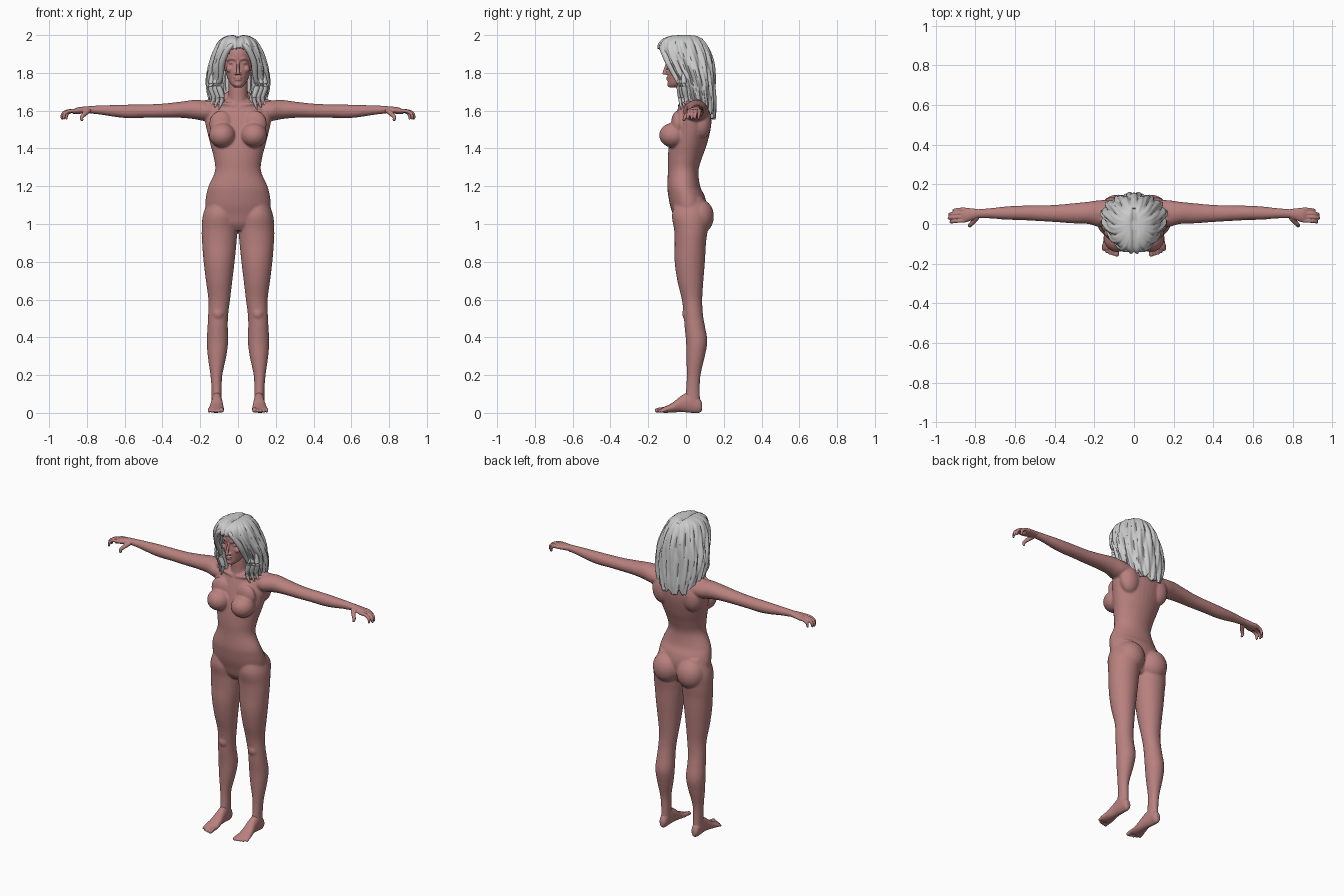
import bpy, bmesh, math
from mathutils import Vector, Matrix

cube = bpy.data.objects.get("Cube")
if cube:
    bpy.data.objects.remove(cube)


def material(name, rgb):
    m = bpy.data.materials.new(name)
    m.use_nodes = True
    m.diffuse_color = (*rgb, 1)
    m.node_tree.nodes["Principled BSDF"].inputs["Base Color"].default_value = (*rgb, 1)
    return m


SKIN = material("skin", (0.48, 0.22, 0.21))
HAIR = material("grey_hair", (0.6, 0.6, 0.6))
SIDES = (1, -1)


def spline(rows, n=5):
    """Smooth interpolation through rows of numbers."""
    out = []
    for i in range(len(rows) - 1):
        quad = [rows[max(i - 1, 0)], rows[i], rows[i + 1], rows[min(i + 2, len(rows) - 1)]]
        for k in range(n):
            t = k / n
            out.append([b + t / 2 * (c - a + t * (2 * a - 5 * b + 4 * c - d + t * (3 * (b - c) + d - a)))
                        for a, b, c, d in zip(*quad)])
    return out + [list(rows[-1])]


def skin_rings(bm, rings):
    rings = [[bm.verts.new(p) for p in ring] for ring in rings]
    count = len(rings[0])
    for lower, upper in zip(rings, rings[1:]):
        for j in range(count):
            k = (j + 1) % count
            bm.faces.new((lower[j], lower[k], upper[k], upper[j]))
    bm.faces.new(rings[0][::-1])
    bm.faces.new(rings[-1])


def loft(bm, rows, axis="z", side=1, count=32):
    """Elliptical sections: position along axis, then two min/max pairs."""
    rings = []
    for t, a0, a1, b0, b1 in spline(rows):
        ring = []
        for j in range(count):
            ang = math.tau * j / count
            a = (a0 + a1) / 2 + (a1 - a0) / 2 * math.cos(ang)
            b = (b0 + b1) / 2 + (b1 - b0) / 2 * math.sin(ang)
            x, y, z = {"z": (a, b, t), "y": (a, t, b), "x": (t, a, b)}[axis]
            ring.append((x * side, y, z))
        rings.append(ring)
    skin_rings(bm, rings)


def blob(bm, centre, radii, side=1):
    place = Matrix.Translation((centre[0] * side, centre[1], centre[2]))
    bmesh.ops.create_icosphere(bm, subdivisions=3, radius=1, matrix=place @ Matrix.Diagonal((*radii, 1)))


def tube(bm, points, side=1, count=12):
    """Round tube through points of x, y, z, radius, with rounded ends."""
    pts = spline([(x * side, y, z, r) for x, y, z, r in points])
    rings = []
    for i, (x, y, z, r) in enumerate(pts):
        before, after = pts[max(i - 1, 0)], pts[min(i + 1, len(pts) - 1)]
        turn = (Vector(after[:3]) - Vector(before[:3])).to_track_quat("Z", "Y")
        rings.append([Vector((x, y, z)) + turn @ Vector((r * math.cos(math.tau * j / count),
                                                         r * math.sin(math.tau * j / count), 0))
                      for j in range(count)])
    skin_rings(bm, rings)
    for x, y, z, r in (pts[0], pts[-1]):
        blob(bm, (x, y, z), (r, r, r))


def finish(name, bm, mat, voxel=0, relax=3):
    bmesh.ops.recalc_face_normals(bm, faces=bm.faces)
    mesh = bpy.data.meshes.new(name)
    bm.to_mesh(mesh)
    bm.free()
    mesh.materials.append(mat)
    obj = bpy.data.objects.new(name, mesh)
    bpy.context.collection.objects.link(obj)
    bpy.ops.object.select_all(action="DESELECT")
    obj.select_set(True)
    bpy.context.view_layer.objects.active = obj
    bpy.ops.object.shade_smooth_by_angle(angle=math.radians(50))
    if voxel:
        fuse = obj.modifiers.new("fuse", "REMESH")
        fuse.mode, fuse.voxel_size, fuse.use_smooth_shade = "VOXEL", voxel, True
        soft = obj.modifiers.new("soften", "SMOOTH")
        soft.factor, soft.iterations = 0.5, relax
    return obj


# Body: torso and neck
body = bmesh.new()
torso = [(.965, .05, -.03, .07), (1.0, .13, -.055, .09), (1.05, .168, -.07, .105), (1.1, .174, -.085, .11),
         (1.15, .169, -.094, .098), (1.2, .156, -.099, .075), (1.28, .122, -.096, .066),
         (1.35, .128, -.096, .085), (1.42, .146, -.09, .11), (1.5, .166, -.075, .13),
         (1.56, .175, -.06, .135), (1.62, .15, -.04, .13), (1.66, .08, -.02, .105)]
loft(body, [(z, -x, x, f, b) for z, x, f, b in torso])
loft(body, [(1.58, -.065, .065, -.04, .1), (1.66, -.054, .054, -.034, .085),
            (1.72, -.05, .05, -.034, .065), (1.79, -.05, .05, -.03, .06)])
leg = [(1.14, .04, .15, -.05, .09), (1.05, .01, .185, -.074, .12), (.97, .004, .192, -.063, .115),
       (.9, .008, .19, -.06, .106), (.8, .018, .182, -.06, .1), (.7, .03, .17, -.046, .092),
       (.6, .042, .157, -.022, .086), (.52, .052, .158, -.012, .09), (.46, .054, .161, -.008, .1),
       (.38, .052, .165, 0, .113), (.3, .062, .16, .002, .1), (.2, .083, .146, .004, .077),
       (.12, .086, .14, 0, .073), (.05, .086, .14, -.01, .075)]
arm = [(.1, .0, .12, 1.55, 1.64), (.17, -.015, .12, 1.545, 1.652), (.23, 0, .112, 1.555, 1.657),
       (.3, .003, .105, 1.562, 1.648), (.4, .01, .096, 1.562, 1.637), (.5, .016, .094, 1.562, 1.633),
       (.58, .02, .092, 1.56, 1.632), (.65, .022, .088, 1.567, 1.63), (.72, .028, .08, 1.578, 1.628),
       (.8, .03, .074, 1.587, 1.624)]
for s in SIDES:
    loft(body, leg, "z", s)
    loft(body, arm, "x", s)
    # Bust, buttocks, shoulder muscle, collar bone and kneecap
    blob(body, (.084, -.068, 1.47), (.07, .074, .066), s)
    blob(body, (.09, -.045, 1.53), (.062, .034, .07), s)
    blob(body, (.084, .068, 1.04), (.088, .08, .095), s)
    blob(body, (.105, .085, 1.54), (.065, .05, .09), s)
    tube(body, [(.02, .06, 1.69, .03), (.09, .06, 1.645, .032), (.2, .055, 1.612, .038)], s)
    tube(body, [(.015, -.032, 1.628, .011), (.08, -.024, 1.638, .01), (.16, .02, 1.645, .01)], s)
    blob(body, (.105, .005, .525), (.03, .025, .035), s)
finish("body", body, SKIN, .006, 5)

# Head and face
head = bmesh.new()
skull = [(1.722, .018, -.085, -.05), (1.74, .038, -.096, 0), (1.77, .055, -.096, .05), (1.81, .067, -.097, .075),
         (1.853, .073, -.093, .09), (1.88, .075, -.1, .092), (1.92, .07, -.093, .088), (1.955, .045, -.06, .06)]
loft(head, [(z, -x, x, f, b) for z, x, f, b in skull])
tube(head, [(0, -.094, 1.862, .007), (0, -.108, 1.825, .008), (0, -.115, 1.799, .01)])
blob(head, (0, -.093, 1.776), (.022, .011, .006))
blob(head, (0, -.093, 1.764), (.018, .011, .006))
blob(head, (0, -.087, 1.738), (.019, .013, .013))
for s in SIDES:
    blob(head, (.012, -.1, 1.796), (.008, .01, .007), s)
    blob(head, (.031, -.077, 1.852), (.016, .012, .007), s)
    blob(head, (.043, -.066, 1.82), (.02, .021, .02), s)
    tube(head, [(.012, -.094, 1.871, .006), (.033, -.089, 1.877, .006), (.056, -.067, 1.869, .006)], s)
    blob(head, (.074, .01, 1.84), (.01, .018, .03), s)
finish("head", head, SKIN, .004, 2)

# Hands and feet
for label, s in (("left", 1), ("right", -1)):
    hand = bmesh.new()
    loft(hand, [(.775, .032, .073, 1.588, 1.624), (.81, .022, .078, 1.586, 1.622),
                (.85, .008, .082, 1.582, 1.617), (.875, .01, .08, 1.582, 1.606)], "x", s)
    for i, reach in enumerate((.915, .935, .938, .928)):
        y = .074 - .019 * i
        tube(hand, [(.855, y, 1.6, .0105), (reach - .033, y - .002, 1.597, .0095),
                    (reach - .01, y - .005, 1.582, .009), (reach - .006, y - .007, 1.56, .007)], s)
    tube(hand, [(.795, .03, 1.598, .014), (.815, .006, 1.58, .012),
                (.828, -.006, 1.565, .01), (.826, -.01, 1.552, .008)], s)
    finish(label + "_hand", hand, SKIN, .0035, 2)

    foot = bmesh.new()
    loft(foot, [(.086, .1, .126, .015, .05), (.07, .09, .136, 0, .08), (.03, .086, .14, 0, .115),
                (-.02, .081, .142, .004, .094), (-.07, .076, .152, .002, .055),
                (-.11, .074, .16, 0, .034), (-.128, .08, .157, .002, .025)], "y", s)
    for i in range(5):
        x, r = .087 + .0165 * i, .0125 if i == 0 else .0095 - .0005 * i
        tip = -.153 + .003 * i * i / 2
        tube(foot, [(x, -.105, .018, r), (x, tip + .025, .018, r), (x, tip, r + .001, r)], s)
    finish(label + "_foot", foot, SKIN, .004, 2)

# Hair: wavy shell with an open face window and a centre parting
profile = spline([(2.0, .01, -.03, .02), (1.996, .055, -.085, .06), (1.97, .095, -.132, .095),
                  (1.92, .12, -.143, .122), (1.86, .138, -.125, .138), (1.8, .154, -.098, .145),
                  (1.74, .158, -.062, .148), (1.68, .153, -.045, .151), (1.62, .14, -.03, .154),
                  (1.56, .125, -.01, .152)])
hair = bmesh.new()
COLS = 144
grid = []
for r, (z, half, front, back) in enumerate(profile):
    t = r / (len(profile) - 1)
    ring = []
    for c in range(COLS):
        th = math.tau * (c + .5) / COLS - math.pi
        a = abs(th)
        end = 1.615 - .05 * a / math.pi + .012 * math.sin(11 * th) + .008 * math.sin(23 * th + 1)
        ridge = abs(math.sin(7 * a + 3 * t)) + .5 * abs(math.sin(15 * a - 4 * t + 1))
        swell = 1 + (.12 * ridge - .08) * min(1, 2.5 * t)
        x = half * math.sin(th) * swell
        y = (front + back) / 2 - (back - front) / 2 * math.cos(th) * swell
        part = .014 * math.exp(-(x / .012) ** 2) if y < .08 else 0
        ring.append(hair.verts.new((x, y + part * t, 2 - (2 - z) * (2 - end) / .44 - part * (1 - t))))
    grid.append(ring)
hair.faces.new(grid[0])
window = math.radians(31)
for r in range(len(grid) - 1):
    for c in range(COLS):
        d = (c + 1) % COLS
        a = abs(math.tau * (c + 1) / COLS - math.pi)
        quad = (grid[r][c], grid[r][d], grid[r + 1][d], grid[r + 1][c])
        arch = 1.93 - .05 * (a / window) ** 2
        if a > window or min(v.co.z for v in quad) > arch:
            hair.faces.new(quad)
bmesh.ops.delete(hair, geom=[v for v in hair.verts if not v.link_faces], context="VERTS")
shell = finish("hair", hair, HAIR).modifiers.new("thickness", "SOLIDIFY")
shell.thickness, shell.offset = .02, -1

# Loose locks framing the face
locks = bmesh.new()
for s in SIDES:
    tube(locks, [(.012, -.125, 1.955, .012), (.05, -.125, 1.93, .016), (.083, -.095, 1.86, .017),
                 (.09, -.06, 1.79, .014), (.1, -.035, 1.74, .008)], s)
    for i in range(3):
        x = .088 + .022 * i
        tube(locks, [(x, -.03 + .01 * i, 1.8, .012), (x + .012, -.035 + .012 * i, 1.73, .015),
                     (x - .004, -.03 + .015 * i, 1.67, .013), (x + .012, -.025 + .015 * i, 1.61 + .01 * i, .004)], s)
finish("front_hair_locks", locks, HAIR)
